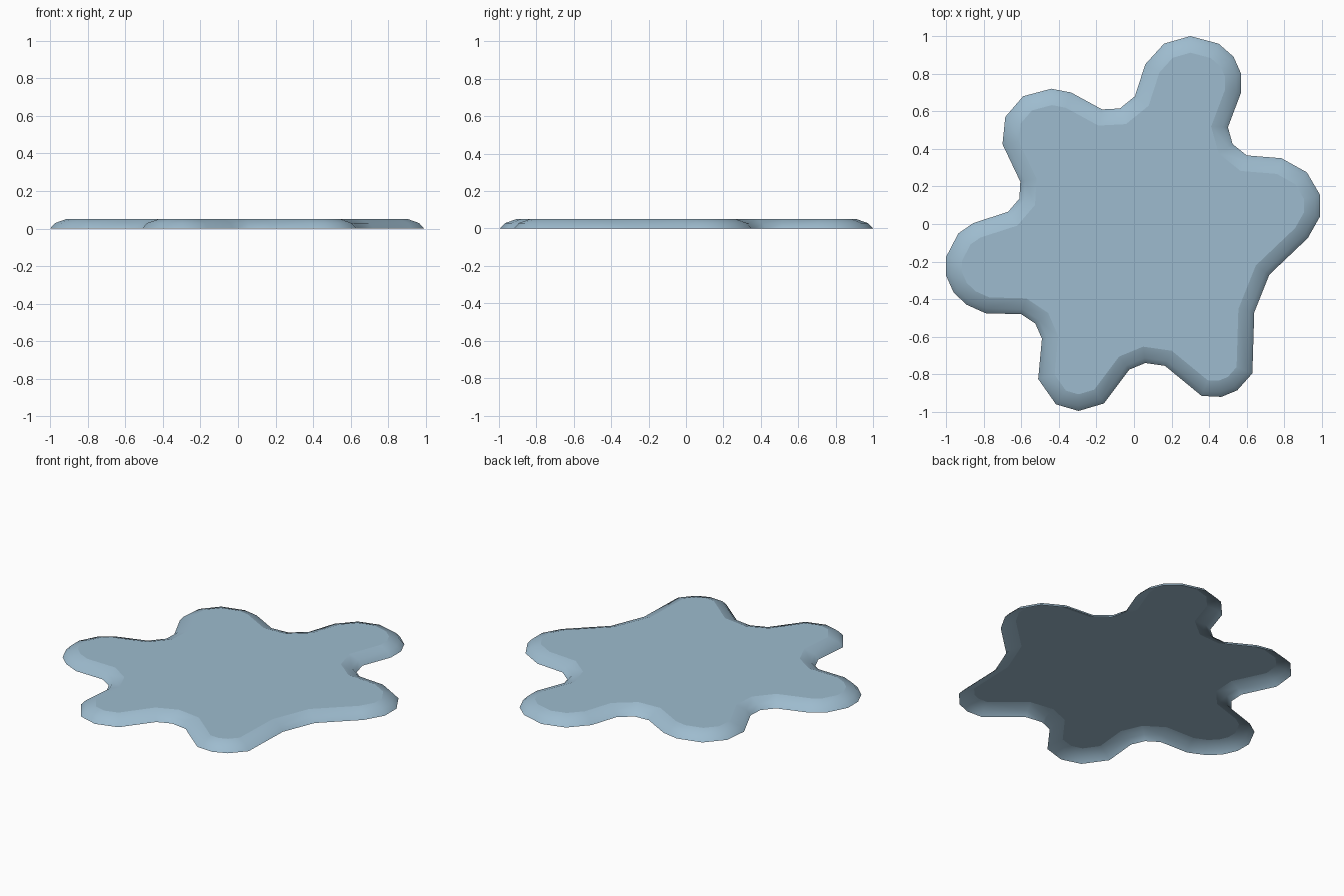
import bpy
import bmesh
from mathutils import Vector

cube = bpy.data.objects.get("Cube")
if cube:
    bpy.data.objects.remove(cube, do_unlink=True)

# Splash outline in hundredths of a unit, clockwise, one lobe per row
LOBES = [
    [(6, 85), (16, 96), (30, 100), (45, 96), (53, 89), (57, 80), (57, 70), (50, 51.5), (52.5, 42.5)],
    [(60, 36.5), (78.5, 35), (92, 27.5), (99, 15.5), (99, 4), (92.5, -7.5), (72, -27)],
    [(64, -47), (63, -79.5), (55, -88.5), (46.5, -92), (36, -91.5), (16.5, -75.5), (6, -74)],
    [(-2.5, -77.5), (-16, -95.5), (-29.5, -99.5), (-41.5, -96), (-51, -82.5), (-49, -61), (-52.5, -53)],
    [(-60, -48), (-79, -47.5), (-89, -43), (-96, -36.5), (-100, -27.5), (-100, -17.5),
     (-93.5, -5), (-85.5, 0.5), (-67, 6.5), (-61, 13.5)],
    [(-60.5, 22.5), (-70, 42.5), (-68.5, 57), (-59, 68), (-44, 72), (-33.5, 70),
     (-17, 61), (-7.5, 61.5), (0.5, 68)],
]
# Rounded rim: (distance inward, height)
RIM_PROFILE = [(0, 0), (0.026, 0.029), (0.085, 0.05)]


def inset(points, distance):
    """Move a clockwise closed outline inward with mitred corners."""
    result = []
    for i, point in enumerate(points):
        before = (point - points[i - 1]).normalized()
        after = (points[(i + 1) % len(points)] - point).normalized()
        normal_a = Vector((before.y, -before.x))
        normal_b = Vector((after.y, -after.x))
        miter = (normal_a + normal_b) / (1 + normal_a.dot(normal_b))
        result.append(point + miter * distance)
    return result


def flat_material(name, colour):
    material = bpy.data.materials.new(name)
    material.use_nodes = True
    material.diffuse_color = colour
    for node in material.node_tree.nodes:
        if node.type == 'BSDF_PRINCIPLED':
            node.inputs["Base Color"].default_value = colour
    return material


outline = [Vector(point) / 100 for lobe in LOBES for point in lobe]
bm = bmesh.new()
rings = []
for distance, height in RIM_PROFILE:
    rings.append([bm.verts.new((p.x, p.y, height)) for p in inset(outline, distance)])

# Sloped rim, smooth around the outline
count = len(outline)
for lower, upper in zip(rings, rings[1:]):
    for i in range(count):
        j = (i + 1) % count
        face = bm.faces.new((lower[j], lower[i], upper[i], upper[j]))
        face.smooth = True

# Flat top surface with a crisp border; the underside stays open
top = bm.faces.new(list(reversed(rings[-1])))
for edge in top.edges:
    edge.smooth = False

mesh = bpy.data.meshes.new("puddle")
bm.to_mesh(mesh)
bm.free()
mesh.materials.append(flat_material("pale_blue_water", (0.34, 0.50, 0.62, 1)))
puddle = bpy.data.objects.new("puddle", mesh)
bpy.context.collection.objects.link(puddle)
